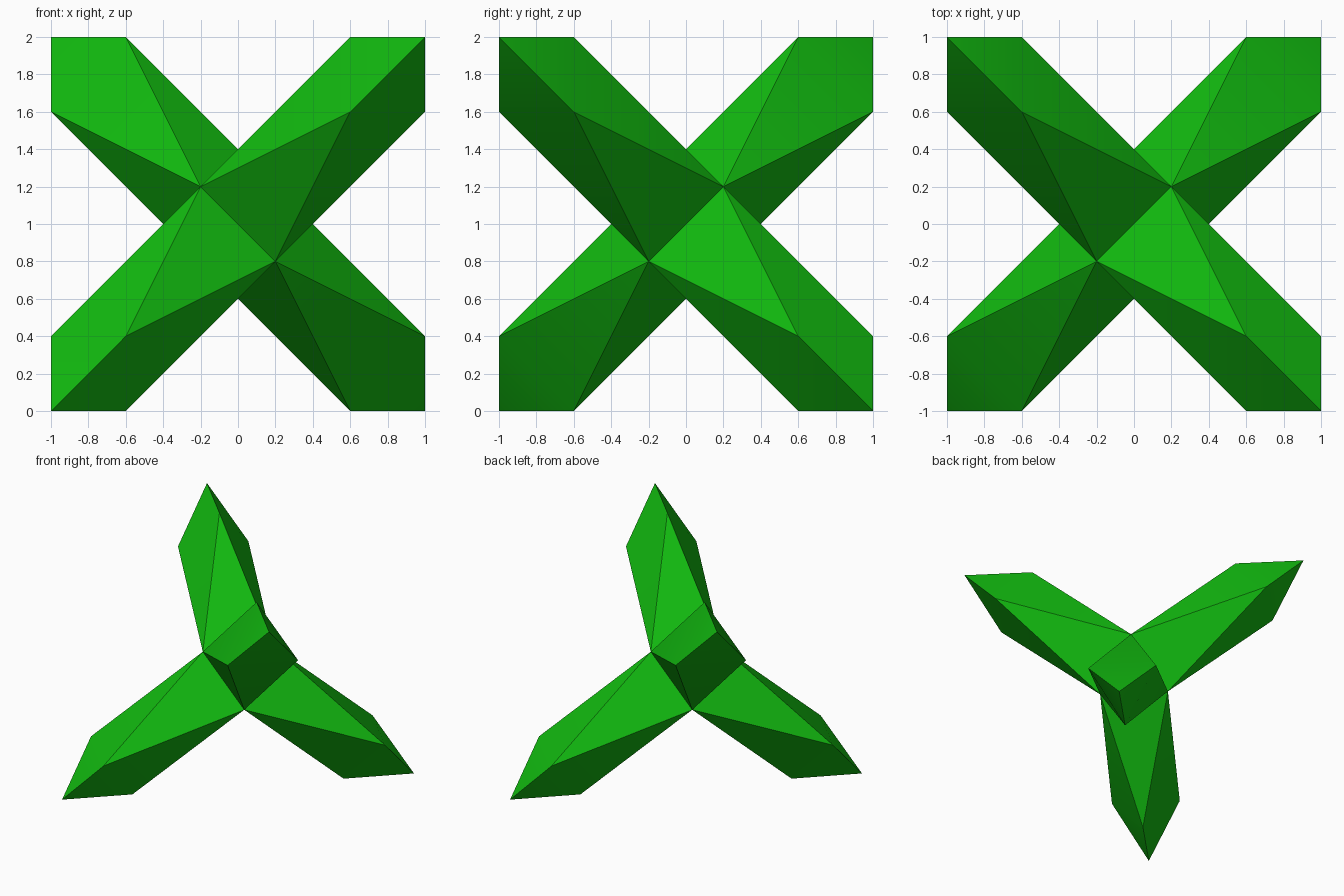
import bpy, bmesh
from mathutils import Vector

if "Cube" in bpy.data.objects:
    bpy.data.objects.remove(bpy.data.objects["Cube"])

green = bpy.data.materials.new("green")
green.diffuse_color = (0.006, 0.5, 0.005, 1)
green.use_nodes = True
green.node_tree.nodes["Principled BSDF"].inputs["Base Color"].default_value = green.diffuse_color

TIP, SHOULDER, CORE = 1.0, 0.6, 0.2   # tip corner, widest ring, central core


def add_arm(bm, d):
    """Three-sided arm pointing towards the cube corner d."""
    tip = Vector(d) * TIP
    ring, root = [], []
    for i in range(3):
        p = Vector(d) * SHOULDER           # ring point stays out on one axis
        p[i] = d[i] * TIP
        ring.append(p)
        q = Vector(d) * CORE               # root point sits on the opposite side
        q[i] = -d[i] * CORE
        root.append(q)
    v = lambda p: bm.verts.new(p)
    for i in range(3):
        j, k = (i + 1) % 3, (i + 2) % 3
        for tri in ((tip, ring[j], ring[k]),       # blunt end
                    (ring[j], root[i], ring[k]),   # long side
                    (ring[i], root[j], root[k])):  # facet joining the core
            bm.faces.new([v(p) for p in tri])


# Four arms towards alternating cube corners, welded along the core edges
bm = bmesh.new()
for d in ((1, -1, 1), (-1, 1, 1), (1, 1, -1), (-1, -1, -1)):
    add_arm(bm, d)
bmesh.ops.remove_doubles(bm, verts=bm.verts, dist=0.001)
bmesh.ops.recalc_face_normals(bm, faces=bm.faces)
bmesh.ops.translate(bm, verts=bm.verts, vec=(0, 0, 1))

mesh = bpy.data.meshes.new("four_arm_star")
bm.to_mesh(mesh)
bm.free()
mesh.materials.append(green)
star = bpy.data.objects.new("four_arm_star", mesh)
bpy.context.collection.objects.link(star)

# Soften only the slight fold on each long side
bpy.context.view_layer.objects.active = star
star.select_set(True)
bpy.ops.object.shade_smooth_by_angle(angle=0.5)
